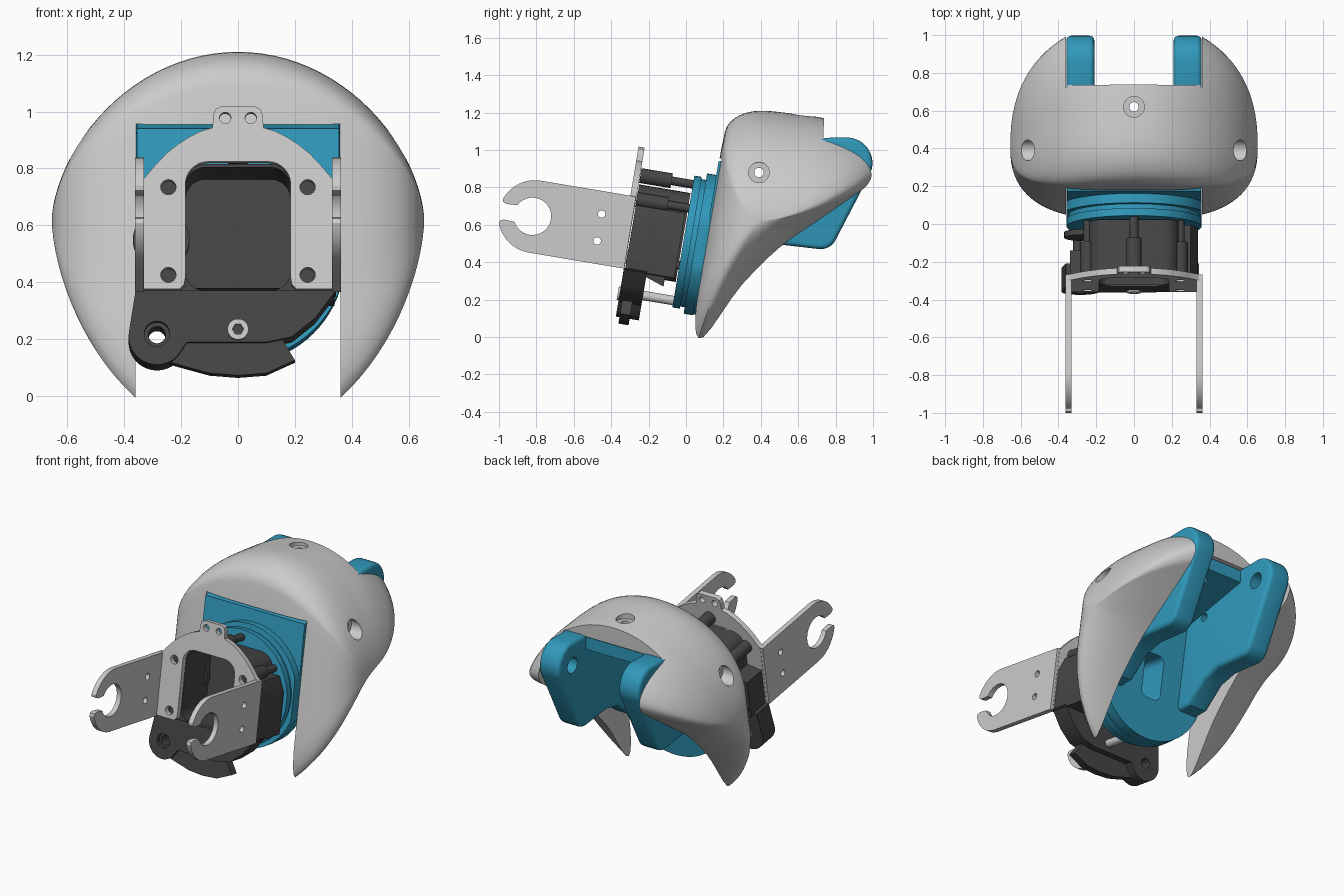
import bpy, bmesh, math
from mathutils import Matrix, Vector

if "Cube" in bpy.data.objects:
    bpy.data.objects.remove(bpy.data.objects["Cube"])

# Tilted frame shared by the motor, disc and hook bracket (local y = joint axis)
TILT = Matrix.Translation((0, 0.05, 0.5)) @ Matrix.Rotation(math.radians(-9.5), 4, 'X')
FLAT = Matrix.Identity(4)

def material(name, rgb):
    m = bpy.data.materials.new(name)
    m.diffuse_color = (*rgb, 1)
    m.use_nodes = True
    m.node_tree.nodes["Principled BSDF"].inputs["Base Color"].default_value = m.diffuse_color
    return m

BLUE = material("blue_plastic", (0.03, 0.32, 0.50))
DARK = material("dark_plastic", (0.06, 0.06, 0.06))

def arc(cx, cy, r, a0, a1, n=12):
    return [(cx + r * math.cos(math.radians(a0 + (a1 - a0) * i / n)),
             cy + r * math.sin(math.radians(a0 + (a1 - a0) * i / n))) for i in range(n + 1)]

def circle(cx, cy, r, n=32):
    return arc(cx, cy, r, 0, 360, n)[:-1]

def rounded(hx, z0, z1, r):
    return (arc(hx - r, z0 + r, r, 270, 360, 6) + arc(hx - r, z1 - r, r, 0, 90, 6)
            + arc(r - hx, z1 - r, r, 90, 180, 6) + arc(r - hx, z0 + r, r, 180, 270, 6))

def finish(name, bm, mat, M):
    bmesh.ops.recalc_face_normals(bm, faces=bm.faces)
    me = bpy.data.meshes.new(name)
    bm.to_mesh(me)
    bm.free()
    me.transform(M)
    if mat:
        me.materials.append(mat)
    ob = bpy.data.objects.new(name, me)
    bpy.context.collection.objects.link(ob)
    return ob

def apply(ob, mod):
    bpy.context.view_layer.objects.active = ob
    bpy.ops.object.modifier_apply(modifier=mod.name)

def smooth(ob):
    bpy.ops.object.select_all(action='DESELECT')
    ob.select_set(True)
    bpy.context.view_layer.objects.active = ob
    bpy.ops.object.shade_smooth_by_angle(angle=math.radians(32))

def prism(name, pts, lo, hi, axis='Y', mat=None, M=TILT, bevel=0):
    """Extrude a 2D outline along an axis."""
    put = {'X': lambda a, b, t: (t, a, b), 'Y': lambda a, b, t: (a, t, b),
           'Z': lambda a, b, t: (a, b, t)}[axis]
    bm = bmesh.new()
    v0 = [bm.verts.new(put(a, b, lo)) for a, b in pts]
    v1 = [bm.verts.new(put(a, b, hi)) for a, b in pts]
    bm.faces.new(v0)
    bm.faces.new(v1)
    for i in range(len(pts)):
        j = (i + 1) % len(pts)
        bm.faces.new((v0[i], v0[j], v1[j], v1[i]))
    ob = finish(name, bm, mat, M)
    if bevel:
        mod = ob.modifiers.new("bevel", 'BEVEL')
        mod.width, mod.segments, mod.limit_method = bevel, 4, 'ANGLE'
        mod.angle_limit = math.radians(50)
        apply(ob, mod)
    smooth(ob)
    return ob

def cut(ob, *cutters):
    for c in cutters:
        c.hide_render = True
        mod = ob.modifiers.new("cut", 'BOOLEAN')
        mod.operation, mod.solver, mod.object = 'DIFFERENCE', 'EXACT', c
        apply(ob, mod)
        bpy.data.objects.remove(c)
    smooth(ob)

def spline(pts, n=4):
    """Closed smooth curve through the points."""
    out, k = [], len(pts)
    for i in range(k):
        p0, p1, p2, p3 = (Vector(pts[(i + d) % k]) for d in (-1, 0, 1, 2))
        for s in range(n):
            t = s / n
            out.append(0.5 * (2 * p1 + (p2 - p0) * t + (2 * p0 - 5 * p1 + 4 * p2 - p3) * t * t
                              + (3 * p1 - p0 - 3 * p2 + p3) * t ** 3))
    return out

# Shell: side profile shrinking towards both flanks, front kept as a flat leaning plane
LEAN, W, N = .17, .655, 48
side = spline([(.06, -.15), (.018, -.02), (.084, .4), (.17, .9), (.198, 1.05), (.222, 1.13), (.285, 1.185),
               (.4, 1.21), (.6, 1.19), (.80, 1.155), (1.0, 1.06), (1.085, .95), (1.06, .86),
               (.977, .79), (.746, .62), (.515, .446), (.285, .2)])

def shell_point(p, x):
    u = x / W
    dz = p.y - .62
    q = p.x - .4 - LEAN * dz
    sz = (1 - u * u) ** .6
    sy = (1 - u ** 4) ** .4 if q < 0 else (1 - u * u) ** .4
    return (x, .4 + q * sy + LEAN * dz * sz, .62 + dz * sz)

bm = bmesh.new()
rings = []
for i in range(1, N):
    x = -W * math.cos(math.pi * i / N)
    rings.append([bm.verts.new(shell_point(p, x)) for p in side])
for a, b in zip(rings, rings[1:]):
    for i in range(len(side)):
        j = (i + 1) % len(side)
        bm.faces.new((a[i], a[j], b[j], b[i]))
for ring, x in ((rings[0], -W), (rings[-1], W)):
    pole = bm.verts.new((x, .4, .62))
    for i in range(len(ring)):
        bm.faces.new((pole, ring[i], ring[(i + 1) % len(ring)]))
shell = finish("outer_shell", bm, None, FLAT)
channel = [(-.3, .89), (.16, .95), (.735, 1.06), (.745, 1.5), (1.5, 1.5), (1.5, -.5), (-.3, -.5)]
cut(shell, prism("channel", channel, -.36, .36, 'X', M=FLAT),
    prism("top_bore", circle(0, .62, .055), 1.16, 1.4, 'Z', M=FLAT),
    prism("top_hole", circle(0, .62, .025), .9, 1.4, 'Z', M=FLAT),
    *[prism("side_bore", circle(.39, .88, .055), *sorted((s * .5, s * .8)), 'X', M=FLAT) for s in (-1, 1)],
    *[prism("side_hole", circle(.39, .88, .025), *sorted((s * .3, s * .8)), 'X', M=FLAT) for s in (-1, 1)])

# Blue joint disc: stepped ring with flattened flanks
for n, r, a, b in (("front", .357, -.065, -.025), ("groove", .345, -.025, 0), ("rear", .38, 0, .05)):
    outline = [(max(-.358, min(.358, x)), z) for x, z in circle(0, 0, r, 64)]
    ring = prism("disc_" + n, outline, a, b, mat=BLUE)
    cut(ring, prism("slot", rounded(.07, -.12, .16, .04), -.2, .3))

# Blue yoke: back plate, roof and two rear lugs
back = prism("yoke_back_plate", [(.355, .455)] + arc(0, 0, .375, -18, -162, 32) + [(-.355, .455)],
             .05, .12, mat=BLUE)
cut(back, prism("slot", rounded(.07, -.12, .16, .04), -.2, .3))
roof = prism("yoke_roof", [(.17, .87), (.18, .94), (.72, 1.05), (.72, .97)], -.355, .355, 'X', BLUE, FLAT)
cut(roof, prism("roof_hole", circle(0, .62, .03), .8, 1.2, 'Z', M=FLAT))
lug_side = ([(.1, .36), (.18, .94), (.72, 1.065)] + arc(.86, .93, .137, 88, -22, 12)
            + arc(.72, .56, .09, -25, -95, 6) + [(.50, .495), (.38, .47), (.24, .36)])
for s, n in ((-1, "left"), (1, "right")):
    lug = prism("yoke_lug_" + n, lug_side, *sorted((s * .21, s * .358)), 'X', BLUE, FLAT, .025)
    cut(lug, prism("pin_hole", circle(.86, .92, .05), *sorted((s * .15, s * .3)), 'X', M=FLAT),
        prism("side_hole", circle(.39, .88, .025), *sorted((s * .1, s * .5)), 'X', M=FLAT))

# Motor housing: hollow tube closed at the rear
housing = prism("motor_housing", rounded(.24, -.22, .262, .09), -.348, -.07, mat=DARK)
cut(housing, prism("cavity", rounded(.185, -.19, .25, .07), -.5, -.09))
prism("motor_side_right", [(.2, -.2), (.34, -.2), (.34, .06), (.3, .15), (.2, .15)], -.348, -.08, mat=DARK)
prism("motor_side_left", [(-.2, -.2), (-.34, -.2), (-.34, .04), (-.2, .06)], -.348, -.2, mat=DARK)
prism("motor_keel", [(-.348, -.18), (-.13, -.255), (-.13, -.18)], -.2, .2, 'X', DARK)
prism("side_pulley", circle(-.27, .03, .1), -.13, -.1, mat=DARK)

# Standoff posts between plate and disc
for x, w in ((-.245, .18), (.245, .18), (0, .31), (-.3, -.13), (.3, -.13)):
    prism("post_sleeve", circle(x, w, .04, 24), -.35, -.18, mat=DARK)
    prism("post_pin", circle(x, w, .023, 24), -.18, -.06, mat=DARK)

# Lower dark flange with round ear, thin lip and bolt
flange = prism("lower_flange", [(.345, -.19), (-.36, -.19)] + arc(-.285, -.355, .1, 170, 315, 16)
               + [(-.18, -.375), (.1, -.375), (.19, -.355), (.27, -.29)], -.355, -.23, mat=DARK)
cut(flange, prism("ear_hole", circle(-.285, -.345, .03), -.5, 0),
    prism("ear_bore", circle(-.285, -.345, .045), -.5, -.33))
prism("lower_lip", [(-.25, -.37), (-.25, -.44), (-.18, -.46), (-.1, -.482), (0, -.49), (.1, -.482),
                    (.2, -.436), (.17, -.385), (.15, -.35)], -.335, -.28, mat=DARK)
bolt = prism("bolt", circle(0, -.33, .037, 24), -.365, -.3)
cut(bolt, prism("socket", circle(0, -.33, .02, 6), -.4, -.35))
prism("bolt_shaft", circle(0, -.32, .025, 24), -.3, -.05)

# Hook bracket: inverted-U face plate
half = [(.06, .461), (.08, .45), (.087, .43), (.09, .385), (.13, .373), (.17, .353), (.21, .327),
        (.25, .295), (.29, .253), (.33, .205), (.345, .195), (.345, -.19), (.205, -.19), (.19, -.175),
        (.185, -.15)] + arc(.105, .184, .08, 0, 90, 8)
plate = prism("face_plate", half + [(-x, z) for x, z in reversed(half)], -.385, -.352)
cut(plate, *[prism("screw_hole", circle(s * x, w, r, 24), -.5, -.3)
             for s in (-1, 1) for x, w, r in ((.245, .173, .027), (.245, -.14, .027), (.045, .42, .02))])

# Hook bracket: two side arms with open C-shaped ends
hook = ([(-.354, -.195)] + arc(-.87, 0, .195, 270, 200) + [(-1.05, -.05), (-1.03, -.042)]
        + arc(-.883, 0, .1, 207, 513, 28) + [(-1.03, .042), (-1.05, .05)]
        + arc(-.87, 0, .195, 160, 90) + [(-.354, .195)])
for s, n in ((-1, "left"), (1, "right")):
    arm = prism("hook_arm_" + n, hook, *sorted((s * .33, s * .362)), 'X')
    cut(arm, *[prism("arm_hole", circle(-.52, w, .02, 20), -.6, .6, 'X') for w in (-.073, .073)])
